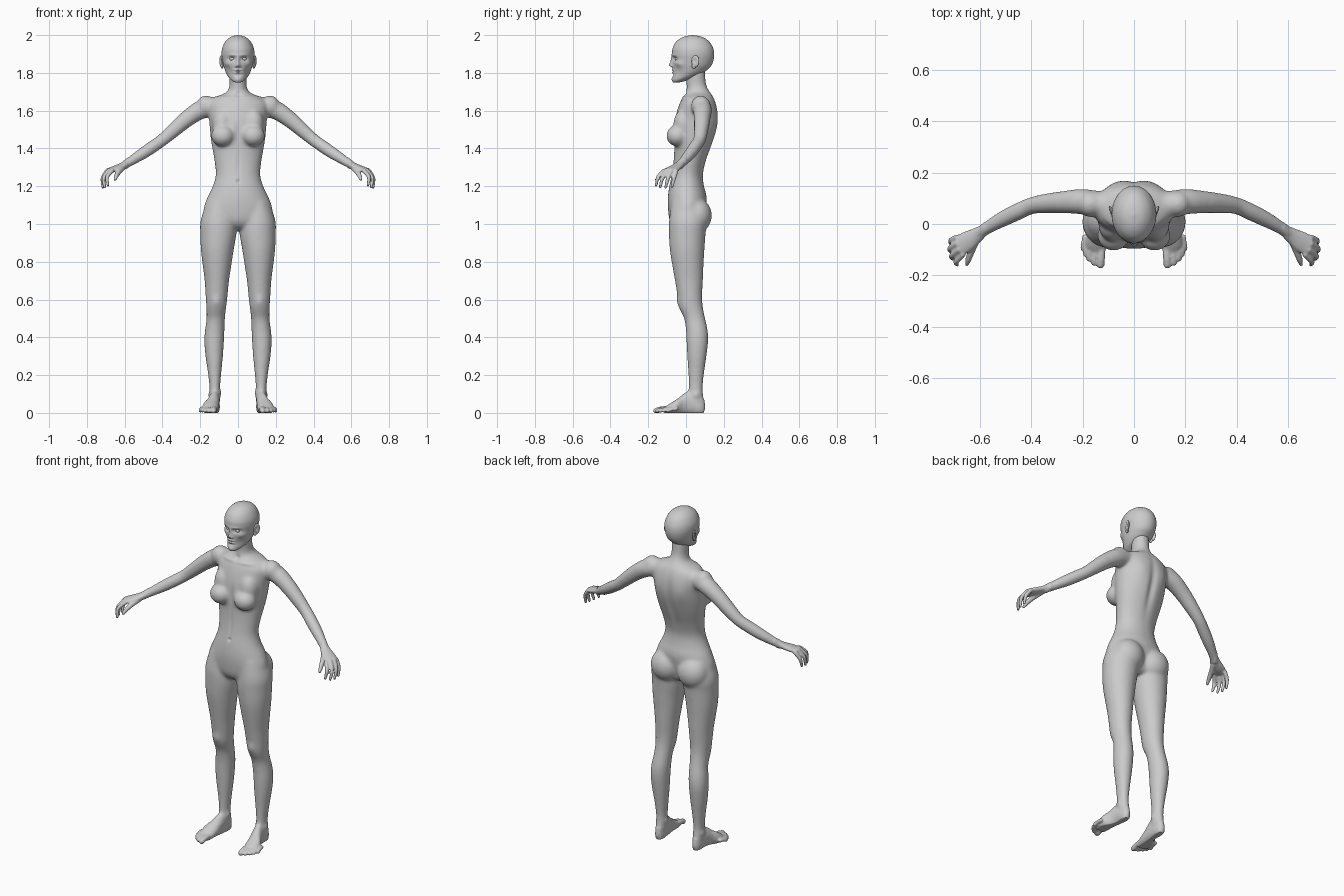
import bpy, bmesh, math
from mathutils import Vector as V, Matrix


def blend(a, b, c, d, t):
    return 0.5 * (2*b + (c - a)*t + (2*a - 5*b + 4*c - d)*t*t + (3*b - a - 3*c + d)*t**3)


def loft(bm, rings, n=32, steps=5):
    """Skin over rings of (centre, half axis, half axis), smoothly interpolated."""
    rings = [tuple(V(p) for p in r) for r in rings]
    last, rows = len(rings) - 1, []
    for i in range(last):
        q = [rings[max(i - 1, 0)], rings[i], rings[i + 1], rings[min(i + 2, last)]]
        rows += [[blend(*[r[k] for r in q], s / steps) for k in range(3)] for s in range(steps)]
    rows.append(rings[-1])
    ang = [2 * math.pi * j / n for j in range(n)]
    loops = [[bm.verts.new(c + a * math.cos(t) + b * math.sin(t)) for t in ang] for c, a, b in rows]
    for lo, hi in zip(loops, loops[1:]):
        for j in range(n):
            bm.faces.new((lo[j], lo[(j + 1) % n], hi[(j + 1) % n], hi[j]))
    bm.faces.new(loops[0])
    bm.faces.new(loops[-1])


def column(bm, rows, **kw):
    """Upright loft from rows of (z, x0, x1, y front, y back)."""
    loft(bm, [(((x0 + x1)/2, (y0 + y1)/2, z), ((x1 - x0)/2, 0, 0), (0, (y1 - y0)/2, 0))
              for z, x0, x1, y0, y1 in rows], **kw)


def ball(bm, c, r, turn=0):
    m = Matrix.Translation(c) @ Matrix.Rotation(turn, 4, 'Z') @ Matrix.Diagonal((*r, 1))
    bmesh.ops.create_uvsphere(bm, u_segments=32, v_segments=20, radius=1, matrix=m)


def tube(bm, pts, n=20):
    """Round limb through (x, y, z, radius) points with rounded ends."""
    ps = [V(p[:3]) for p in pts]
    d = ps[-1] - ps[0]
    ref = V((0, 0, 0))
    ref[min(range(3), key=lambda k: abs(d[k]))] = 1
    rings = []
    for i, p in enumerate(ps):
        t = ps[min(i + 1, len(ps) - 1)] - ps[max(i - 1, 0)]
        u = t.cross(ref).normalized()
        rings.append((p, u * pts[i][3], t.cross(u).normalized() * pts[i][3]))
    loft(bm, rings, n)
    for p in (pts[0], pts[-1]):
        ball(bm, p[:3], (p[3],) * 3)


def mirror(bm):
    g = bmesh.ops.duplicate(bm, geom=bm.verts[:] + bm.edges[:] + bm.faces[:])['geom']
    bmesh.ops.scale(bm, vec=(-1, 1, 1), verts=[e for e in g if isinstance(e, bmesh.types.BMVert)])


def sculpt(bm, strokes):
    """Push the skin by vec around each centre with a soft falloff, on both sides."""
    for c, r, vec in strokes:
        for s in ((1,) if c[0] == 0 else (1, -1)):
            cx, mv = c[0] * s, V((vec[0] * s, vec[1], vec[2]))
            for v in bm.verts:
                p = v.co
                q = ((p.x - cx)/r[0])**2 + ((p.y - c[1])/r[1])**2 + ((p.z - c[2])/r[2])**2
                if q < 6:
                    p += mv * math.exp(-q)


def make(name, bm):
    bmesh.ops.recalc_face_normals(bm, faces=bm.faces[:])
    me = bpy.data.meshes.new(name)
    bm.to_mesh(me)
    bm.free()
    me.shade_smooth()
    ob = bpy.data.objects.new(name, me)
    bpy.context.collection.objects.link(ob)
    return ob


# ---- body: one side of the limbs first, then mirrored ----
bm = bmesh.new()
# leg
column(bm, [(1.12, .03, .165, -.075, .09), (1.02, .01, .198, -.09, .11), (.95, .008, .2, -.091, .104),
            (.865, .022, .197, -.086, .098), (.78, .035, .187, -.073, .093), (.70, .047, .177, -.059, .09),
            (.62, .055, .172, -.046, .086), (.56, .062, .168, -.038, .09), (.50, .069, .167, -.011, .102),
            (.44, .071, .175, -.001, .115), (.38, .074, .179, .002, .118), (.30, .079, .173, .006, .109),
            (.22, .087, .161, .011, .098), (.15, .093, .153, .014, .09), (.10, .094, .151, .012, .091),
            (.06, .094, .151, .0, .099), (.025, .096, .15, .01, .102), (.0, .103, .143, .02, .094)])
# foot
loft(bm, [((x, y, h/2 - .004), (w, 0, 0), (0, 0, h/2 + .004)) for y, x, w, h in
          [(.09, .122, .02, .05), (.05, .123, .029, .09), (.01, .126, .031, .115), (-.02, .133, .034, .098),
           (-.05, .144, .042, .072), (-.085, .148, .042, .05), (-.112, .145, .03, .032)]])
# toes
for x, y, dx, dy, r in [(.126, -.09, .004, -.068, .0155), (.15, -.09, .006, -.062, .0115),
                        (.168, -.08, .007, -.056, .011), (.182, -.068, .007, -.05, .0105),
                        (.192, -.05, .007, -.046, .0105)]:
    tube(bm, [(x, y, .022, r), (x + dx*.6, y + dy*.6, .019, r), (x + dx, y + dy, .011, r)])
# arm and shoulder
tube(bm, [(.12, .075, 1.625, .05), (.2, .087, 1.603, .05), (.275, .085, 1.553, .044), (.34, .08, 1.497, .039),
          (.40, .071, 1.445, .034), (.45, .049, 1.41, .034), (.50, .025, 1.376, .0325),
          (.55, -.002, 1.344, .028), (.60, -.034, 1.311, .022)], 32)
ball(bm, (.17, .078, 1.625), (.052, .052, .056))
# palm
loft(bm, [((.575, -.02, 1.326), (-.012, -.019, 0), (.004, -.002, .02)),
          ((.615, -.045, 1.306), (-.016, -.026, 0), (.004, -.002, .017)),
          ((.65, -.068, 1.292), (-.018, -.035, 0), (.004, -.002, .016)),
          ((.684, -.086, 1.283), (-.015, -.036, 0), (.004, -.002, .012))])
# fingers: knuckle, middle joint, tip
for k, m, t in [((.688, -.052, 1.279), (.712, -.063, 1.243), (.716, -.074, 1.198)),
                ((.69, -.076, 1.285), (.717, -.095, 1.243), (.715, -.108, 1.193)),
                ((.682, -.1, 1.285), (.71, -.124, 1.245), (.706, -.137, 1.195)),
                ((.667, -.119, 1.281), (.693, -.148, 1.248), (.688, -.158, 1.205))]:
    tube(bm, [(*k, .012), (*m, .0108), (*t, .008)])
tube(bm, [(.61, -.055, 1.297, .015), (.633, -.105, 1.273, .014), (.645, -.138, 1.252, .012),
          (.651, -.157, 1.235, .0085)])
# breast, chest and buttock masses
ball(bm, (.08, -.045, 1.467), (.063, .06, .057))
ball(bm, (.083, -.005, 1.53), (.055, .062, .08))
ball(bm, (.088, .058, 1.045), (.09, .079, .092))
mirror(bm)
# torso and neck
column(bm, [(z, -w, w, f, b) for z, w, f, b in
            [(.968, .05, -.03, .06), (.985, .11, -.065, .08), (1.02, .165, -.087, .09), (1.08, .182, -.095, .104),
             (1.14, .163, -.096, .11), (1.20, .134, -.089, .096), (1.26, .118, -.077, .09), (1.33, .124, -.067, .106),
             (1.40, .136, -.063, .132), (1.45, .144, -.066, .15), (1.50, .149, -.066, .164), (1.55, .153, -.06, .17),
             (1.60, .16, -.047, .168), (1.64, .158, -.033, .159), (1.67, .125, -.018, .147), (1.69, .075, -.004, .134),
             (1.71, .052, .003, .12), (1.74, .045, .002, .107), (1.78, .046, 0, .103), (1.84, .045, .01, .1)]], n=64)
body = make("body", bm)

# fuse all body masses into one skin
mod = body.modifiers.new("fuse", 'REMESH')
mod.mode = 'VOXEL'
mod.voxel_size = .005
fused = bpy.data.meshes.new_from_object(body.evaluated_get(bpy.context.evaluated_depsgraph_get()))
bpy.data.objects.remove(body)
bm = bmesh.new()
bm.from_mesh(fused)
core = [v for v in bm.verts if abs(v.co.x) < .585 and v.co.z > .07]
for i in range(28):
    bmesh.ops.smooth_vert(bm, verts=bm.verts[:] if i < 3 else core, factor=.5,
                          use_axis_x=True, use_axis_y=True, use_axis_z=True)
sculpt(bm, [
    ((0, .16, 1.45), (.022, .06, .16), (0, -.012, 0)),           # spine groove
    ((.075, .15, 1.55), (.04, .05, .06), (0, .006, 0)),          # shoulder blade
    ((.085, -.02, 1.668), (.06, .04, .009), (0, -.006, .002)),   # collarbone
    ((0, -.01, 1.685), (.014, .03, .014), (0, .008, 0)),         # throat notch
    ((0, -.065, 1.48), (.014, .04, .06), (0, .006, 0)),          # breastbone
    ((0, -.08, 1.225), (.008, .03, .009), (0, .008, 0)),         # navel
    ((0, -.075, 1.31), (.01, .04, .07), (0, .004, 0)),           # belly line
    ((.115, -.045, .59), (.024, .03, .028), (0, -.006, 0)),      # kneecap
    ((.097, .045, .105), (.02, .02, .018), (-.006, 0, 0)),       # inner ankle
    ((.15, .055, .095), (.02, .02, .018), (.006, 0, 0)),         # outer ankle
    ((.1, .03, .05), (.02, .045, .02), (.004, 0, 0)),            # arch
])
for v in bm.verts:  # flat soles
    v.co.z = max(v.co.z, 0)
make("body", bm)

# ---- head ----
bm = bmesh.new()
column(bm, [(z, -w, w, f, b) for z, w, f, b in
            [(1.749, .008, -.062, -.045), (1.752, .022, -.069, -.022), (1.762, .037, -.072, .012),
             (1.778, .052, -.071, .055), (1.80, .064, -.069, .092), (1.82, .071, -.07, .117), (1.84, .077, -.071, .135),
             (1.87, .083, -.072, .146), (1.90, .087, -.074, .149), (1.93, .084, -.071, .144), (1.96, .071, -.056, .128),
             (1.98, .054, -.034, .106), (1.993, .033, -.006, .077), (2.0, .004, .031, .039)]], n=128, steps=8)
sculpt(bm, [
    ((.06, -.055, 1.80), (.03, .04, .035), (-.006, .006, 0)),    # hollow cheek
    ((.055, -.035, 1.848), (.02, .03, .016), (.004, -.005, 0)),  # cheekbone
    ((.032, -.065, 1.876), (.019, .03, .012), (0, .013, 0)),     # eye socket
    ((.03, -.068, 1.893), (.022, .03, .007), (0, -.004, 0)),     # brow
    ((0, -.072, 1.866), (.008, .03, .022), (0, -.01, 0)),        # nose bridge
    ((0, -.075, 1.842), (.010, .03, .011), (0, -.017, 0)),       # nose tip
    ((.011, -.072, 1.836), (.006, .02, .006), (0, -.007, 0)),    # nostril
    ((0, -.07, 1.815), (.019, .03, .005), (0, -.006, 0)),        # upper lip
    ((0, -.07, 1.802), (.016, .03, .005), (0, -.006, 0)),        # lower lip
    ((0, -.075, 1.8085), (.024, .03, .0022), (0, .004, 0)),      # mouth line
    ((0, -.07, 1.789), (.022, .03, .006), (0, .004, 0)),         # under the lip
    ((0, -.07, 1.766), (.018, .03, .012), (0, -.004, 0)),        # chin
])
# eyes and ears
side = bmesh.new()
ball(side, (.031, -.047, 1.874), (.014, .0125, .0105))
ball(side, (.089, .05, 1.862), (.008, .021, .031), turn=-.3)
ball(side, (.084, .042, 1.837), (.007, .012, .014), turn=-.2)
sculpt(side, [((.1, .045, 1.864), (.02, .01, .016), (-.008, 0, 0))])
mirror(side)
tmp = bpy.data.meshes.new("side")
side.to_mesh(tmp)
side.free()
bm.from_mesh(tmp)
bpy.data.meshes.remove(tmp)
make("head", bm)
